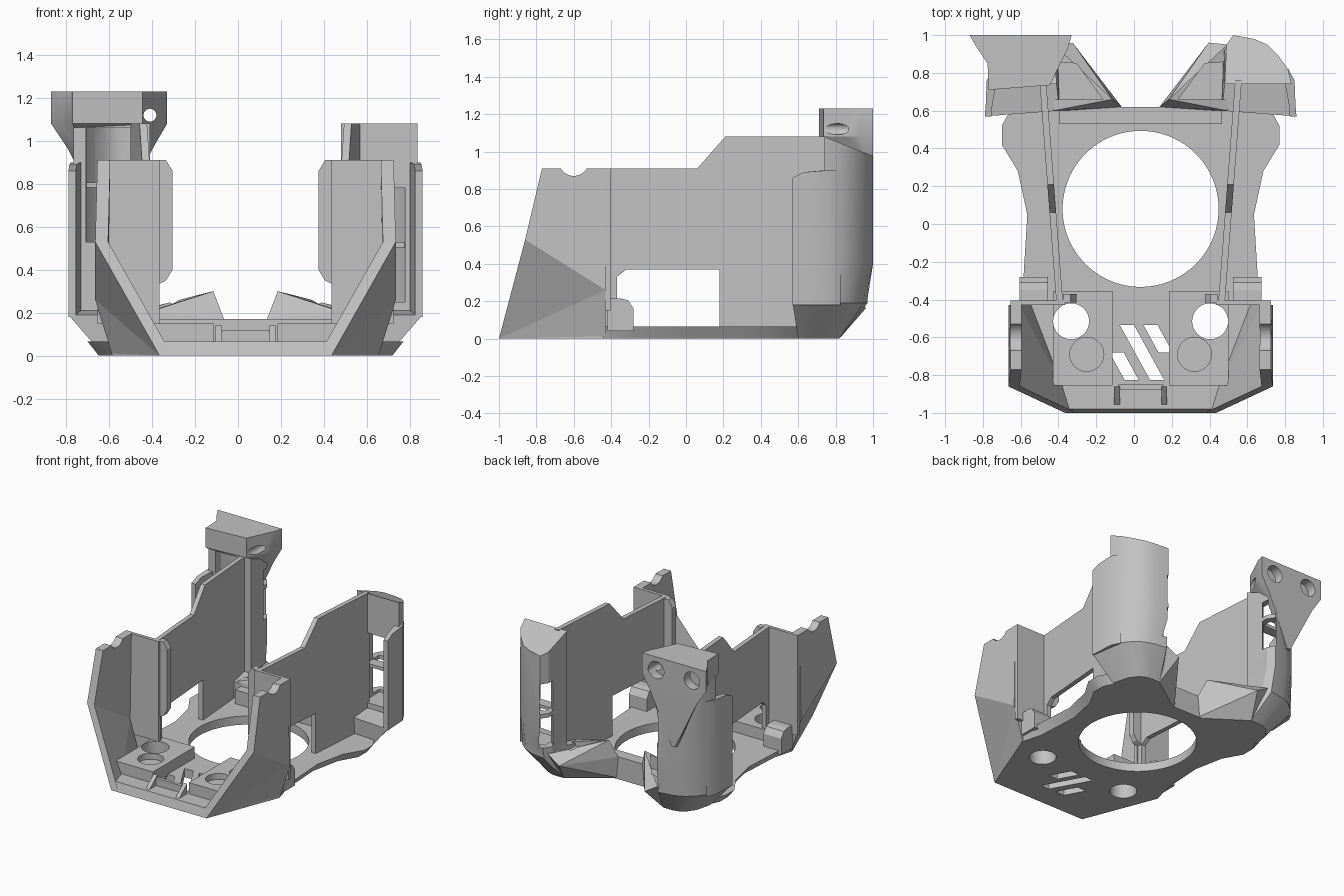
import bpy, bmesh, math
from mathutils import Matrix, Vector

cube = bpy.data.objects.get("Cube")
if cube:
    bpy.data.objects.remove(cube)

CX = 0.035   # mirror line of the shell
grey = bpy.data.materials.new("plain grey")
grey.use_nodes = True
GREY = (0.54, 0.54, 0.54, 1)
grey.diffuse_color = GREY
grey.node_tree.nodes["Principled BSDF"].inputs["Base Color"].default_value = GREY


def finish(name, bm):
    bmesh.ops.recalc_face_normals(bm, faces=bm.faces)
    mesh = bpy.data.meshes.new(name)
    bm.to_mesh(mesh)
    bm.free()
    mesh.materials.append(grey)
    ob = bpy.data.objects.new(name, mesh)
    bpy.context.collection.objects.link(ob)
    return ob


def loft(name, rings, caps=None):
    """Join rings of equal length and close both ends."""
    bm = bmesh.new()
    loops = [[bm.verts.new(p) for p in ring] for ring in rings]
    n = len(rings[0])
    for a, b in zip(loops, loops[1:]):
        for i in range(n):
            j = (i + 1) % n
            bm.faces.new((a[i], a[j], b[j], b[i]))
    for loop in (loops[0], loops[-1]):
        for cap in caps or [range(n)]:
            bm.faces.new([loop[i] for i in cap])
    return finish(name, bm)


def hull(name, points):
    bm = bmesh.new()
    for p in points:
        bm.verts.new(p)
    bmesh.ops.convex_hull(bm, input=bm.verts)
    return finish(name, bm)


def prism(name, plan, z0, z1):
    return loft(name, [[(x, y, z) for x, y in plan] for z in (z0, z1)])


def box(name, x0, x1, y0, y1, z0, z1):
    return prism(name, [(x0, y0), (x1, y0), (x1, y1), (x0, y1)], z0, z1)


def cylinder(name, centre, r, depth, axis="Z", segments=48):
    bm = bmesh.new()
    turn = {"Z": Matrix(), "X": Matrix.Rotation(math.pi / 2, 4, "Y"),
            "Y": Matrix.Rotation(math.pi / 2, 4, "X")}[axis]
    bmesh.ops.create_cone(bm, cap_ends=True, segments=segments, radius1=r, radius2=r,
                          depth=depth, matrix=Matrix.Translation(Vector(centre)) @ turn)
    return finish(name, bm)


def cut(ob, cutters):
    """Subtract the cutters, keep the result, remove the cutters."""
    for c in cutters:
        c.hide_render = True
        mod = ob.modifiers.new("cut", "BOOLEAN")
        mod.operation, mod.solver, mod.object = "DIFFERENCE", "EXACT", c
    bpy.context.view_layer.update()
    deps = bpy.context.evaluated_depsgraph_get()
    mesh = bpy.data.meshes.new_from_object(ob.evaluated_get(deps))
    ob.modifiers.clear()
    ob.data = mesh
    for c in cutters:
        bpy.data.objects.remove(c)


def smooth(ob, angle=30):
    bpy.ops.object.select_all(action="DESELECT")
    ob.select_set(True)
    bpy.context.view_layer.objects.active = ob
    bpy.ops.object.shade_smooth_by_angle(angle=math.radians(angle))


def slots():
    """Three slanted vents through the floor."""
    out = []
    for x, y0, y1 in ((-0.075, -0.535, -0.825), (0.05, -0.535, -0.68), (-0.13, -0.68, -0.825)):
        d = (y0 - y1) * 0.55
        out.append(prism("slot_cutter", [(x, y0), (x + 0.075, y0), (x + 0.075 + d, y1), (x + d, y1)], -1, 1))
    return out


# Floor plate with the large round opening
half = [(0.40, -1), (0.62, -0.44), (0.62, -0.28), (0.60, 0.05), (0.65, 0.28),
        (0.735, 0.42), (0.735, 0.52), (0.68, 0.62), (0.10, 0.62)]
outline = [(CX + x, y) for x, y in half] + [(CX - x, y) for x, y in reversed(half)]
low = [(CX + (x - CX) * (0.93 if y > -0.4 else 1), y, 0) for x, y in outline]
mid = [(x, max(y, -0.98), 0.065) for x, y in outline]
floor = loft("floor_plate", [low, mid])
cut(floor, [cylinder("opening_cutter", (CX, 0.08, 0), 0.413, 1, segments=96)] + slots()
    + [cylinder("hole_cutter", (CX + s * 0.368, -0.515, 0), 0.095, 1) for s in (-1, 1)])
smooth(floor)

# Rear cross bar and front lip with its shallow notch
box("rear_bar", CX - 0.43, CX + 0.43, 0.53, 0.62, 0.03, 0.17)
for s in (-1, 1):
    hull("front_lip", [(CX + s * x, y, z) for x in (0.11, 0.14) for y, z in
                       ((-0.97, 0.05), (-0.86, 0.05), (-0.95, 0.07), (-0.86, 0.14))])
box("front_lip_back", CX - 0.12, CX + 0.12, -0.875, -0.85, 0.05, 0.12)

SLOT_Z = {-1: (0.53, 1.06), 1: (0.25, 0.78)}
HOLLOW = [(0.50, 0.5), (0.50, 0.93), (0.59, 0.935), (0.65, 0.91), (0.70, 0.86), (0.74, 0.80), (0.755, 0.5)]

for s in (-1, 1):
    side = "left" if s > 0 else "right"

    def at(points):
        return [(CX + s * p[0], *p[1:]) for p in points]

    def sbox(name, x0, x1, *rest):
        return box(name, CX + s * x0, CX + s * x1, *rest)

    # Screw pad with a through hole and a blind recess
    pad = sbox(side + "_screw_pad", 0.15, 0.465, -0.855, -0.355, 0.05, 0.15)
    cut(pad, [cylinder("hole_cutter", (CX + s * 0.368, -0.515, 0), 0.095, 1),
              cylinder("recess_cutter", (CX + s * 0.285, -0.69, 0.15), 0.09, 0.09)])
    smooth(pad)

    # Flared front wing, notched on top
    outer = [(0.62, -0.43, 0), (0.40, -1, 0), (0.70, -0.86, 0.53),
             (0.69, -0.77, 0.91), (0.69, -0.43, 0.91), (0.70, -0.43, 0.26)]
    inner = [(x - 0.06, y, z) for x, y, z in outer]
    wing = loft(side + "_front_wing", [at(outer), at(inner)],
                caps=[(1, 2, 5), (1, 5, 0), (2, 3, 4, 5)])
    cut(wing, [cylinder("notch_cutter", (CX + s * 0.66, -0.6, 0.95), 0.08, 0.5, "X")])

    # Cross panel behind the wing and its inner flange
    sbox(side + "_cross_panel", 0.40, 0.69, -0.43, -0.405, 0.15, 0.91)
    sbox(side + "_cross_panel_foot", 0.40, 0.62, -0.42, -0.405, 0.05, 0.15)
    flange = [(0.41, 0.33), (0.37, 0.35), (0.34, 0.40), (0.34, 0.86), (0.37, 0.91), (0.41, 0.91)]
    loft(side + "_flange", [at([(x, y, z) for x, z in flange]) for y in (-0.415, -0.37)])

    # Rounded bump at the rear foot of the wing
    bump = [(-0.42, 0.04), (-0.28, 0.04), (-0.28, 0.16), (-0.31, 0.205), (-0.35, 0.215), (-0.42, 0.215)]
    loft(side + "_wing_foot", [at([(x, y, z) for y, z in bump]) for x in (0.49, 0.64)])

    # Long side wall with the low window
    profile = [(-0.42, 0.91), (0.06, 0.91), (0.21, 1.08), (0.76, 1.08), (0.76, 0.02), (0.18, 0.02),
               (0.18, 0.37), (-0.32, 0.37), (-0.37, 0.33), (-0.37, 0.02), (-0.42, 0.02)]
    loft(side + "_side_wall", [at([(0.41 + t + 0.076 * (y + 0.43), y, z) for y, z in profile])
                               for t in (0, 0.035)])

    # Rounded rear pillar with a sloping top, hollowed from the front
    full = [(0.445, 0.74), (0.455, 0.95), (0.49, 1.0), (0.60, 0.98), (0.67, 0.95),
            (0.73, 0.89), (0.78, 0.82), (0.80, 0.74)]
    knee = [(0.43, 0.60), (0.44, 0.91), (0.48, 0.97), (0.60, 0.95), (0.67, 0.92),
            (0.73, 0.87), (0.79, 0.79), (0.825, 0.57)]
    foot = [(0.42, 0.60), (0.38, 0.78), (0.42, 0.82), (0.50, 0.82), (0.54, 0.81),
            (0.58, 0.79), (0.63, 0.72), (0.66, 0.60)]
    ledge = [full[0]] + knee[1:-1] + [full[-1]]
    rings = [(foot, 0), (knee, 0.19), (ledge, 0.21), (full, 0.40)]
    top = [(x, y, 1.08 - 0.4 * (y - 0.74)) for x, y in full]
    pillar = loft(side + "_rear_pillar", [at([(x, y, z) for x, y in p]) for p, z in rings] + [at(top)])
    z0, z1 = SLOT_Z[s]
    zm = (z0 + z1) / 2
    z_top = min(z1, 0.95)
    slit = [(0.42, 0.93), (0.47, 1.03), (0.60, 0.88), (0.52, 0.84)]
    cut(pillar, [prism("hollow_cutter", at(HOLLOW), z0, z1)]
        + [prism("slot_cutter", at(slit), a, b)
           for a, b in ((z0 + 0.02, zm - 0.015), (zm + 0.015, z_top - 0.02))])
    smooth(pillar)
    sbox(side + "_pillar_rib", 0.49, 0.75, 0.78, 0.86, zm - 0.012, zm + 0.012)

    # Outer cheek in front of the pillar, flush with its shell
    cheek = [(0.79, 0.57, 0.86), (0.825, 0.57, 0.86), (0.82, 0.63, 0.89), (0.815, 0.76, 0.90),
             (0.78, 0.825, 0.90), (0.765, 0.74, 0.90), (0.785, 0.63, 0.89)]
    smooth(loft(side + "_cheek", [at([(x, y, 0.18) for x, y, z in cheek]), at(cheek)]))

    # Angled rear duct with an open trough
    duct = hull(side + "_rear_duct", at([
        (0.10, 0.60, 0), (0.10, 0.62, 0.17), (0.42, 0.82, 0), (0.15, 0.66, 0.30), (0.23, 0.72, 0.28),
        (0.36, 0.96, 0.16), (0.46, 0.95, 0.22), (0.46, 0.60, 0.20), (0.46, 0.60, 0)]))
    trough = [(0.20, 0.66), (0.34, 0.85), (0.48, 0.86), (0.48, 0.66)]
    cut(duct, [prism("trough_cutter", at(trough), 0.18, 0.6)])

# Mounting head on the right pillar, tapering down the pillar's back
plan = [(-0.87, 1), (-0.33, 1), (-0.35, 0.93), (-0.385, 0.86), (-0.445, 0.735),
        (-0.77, 0.71), (-0.775, 0.85), (-0.83, 0.93)]
waist = [(-0.79, 1), (-0.40, 1), (-0.41, 0.97), (-0.42, 0.95), (-0.44, 0.92),
         (-0.73, 0.90), (-0.75, 0.92), (-0.77, 0.95)]
tip = [(-0.60, 0.99), (-0.57, 0.99), (-0.565, 0.97), (-0.565, 0.96), (-0.57, 0.945),
       (-0.60, 0.945), (-0.605, 0.96), (-0.605, 0.97)]
head = loft("mounting_head", [[(x, y, z) for x, y in p] for p, z in
                              ((tip, 0.58), (waist, 0.96), (plan, 1.08), (plan, 1.23))])
z0, z1 = SLOT_Z[-1]
cut(head, [cylinder("bore_cutter", (x, 1.0, 1.13), 0.065, 0.14, "Y") for x in (-0.75, -0.45)]
    + [cylinder("pin_cutter", (-0.41, 0.85, 1.12), 0.03, 0.8, "Y", 24)]
    + [prism("hollow_cutter", [(CX - x, y) for x, y in HOLLOW], z0, z1)])
smooth(head)
